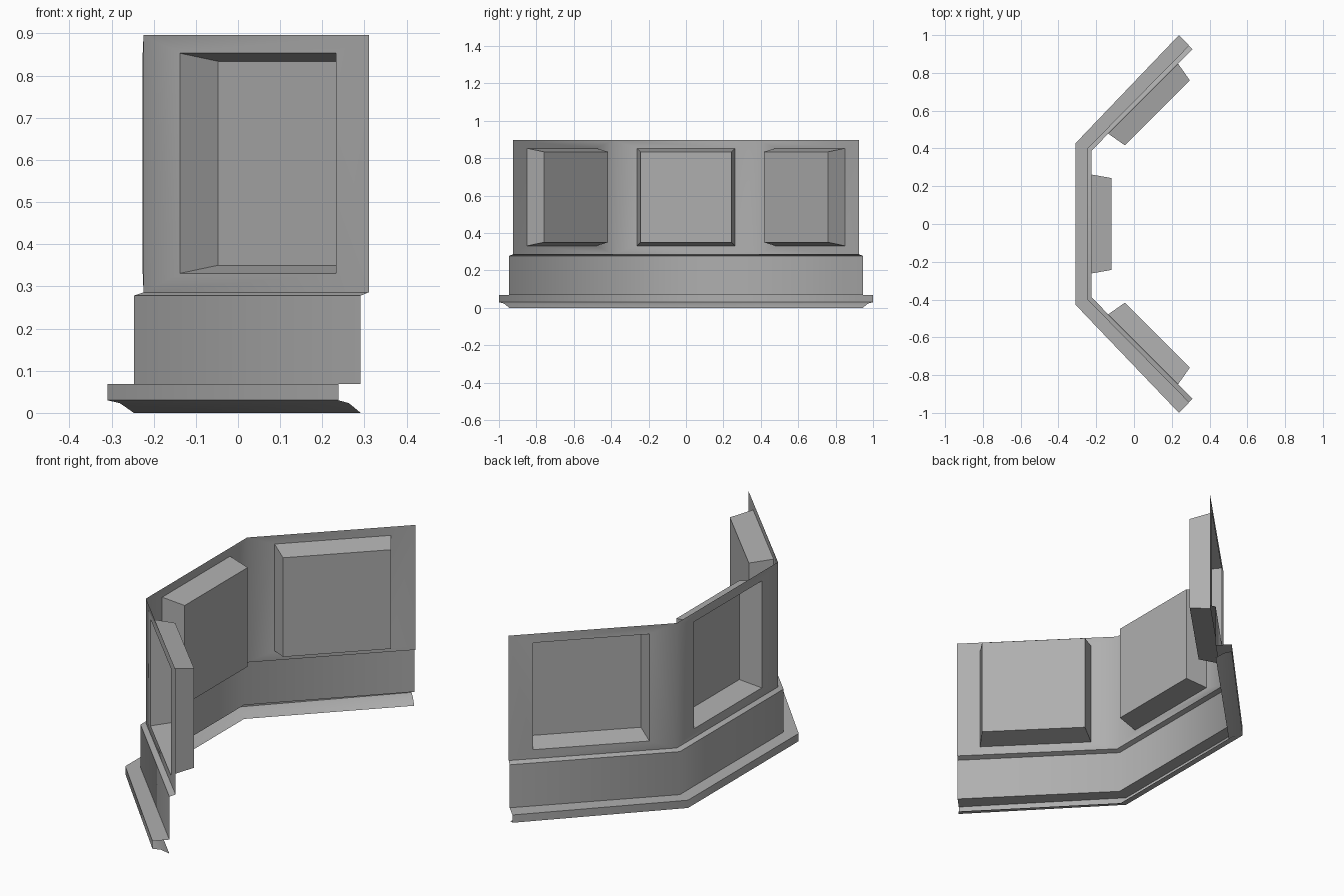
import bpy, bmesh
from mathutils import Vector

if "Cube" in bpy.data.objects:
    bpy.data.objects.remove(bpy.data.objects["Cube"])

UP = Vector((0, 0, 1))

# Dark grey for every part
grey = bpy.data.materials.new("dark_grey")
grey.diffuse_color = (0.43, 0.43, 0.43, 1)
grey.use_nodes = True
grey.node_tree.nodes["Principled BSDF"].inputs["Base Color"].default_value = grey.diffuse_color


def path(d, z):
    """Three-sided plan path; d is the x of the middle run."""
    k = d + 0.31
    ex, ey, cy = 0.238 + 0.84 * k, 1.0 - 0.87 * k, 0.427 - 0.43 * k
    return [Vector(p) for p in
            ((ex, ey, z), (d, cy, z), (d, -cy, z), (ex, -ey, z))]


def finish(name, bm):
    bmesh.ops.remove_doubles(bm, verts=bm.verts, dist=1e-5)
    me = bpy.data.meshes.new(name)
    bm.to_mesh(me)
    bm.free()
    me.materials.append(grey)
    ob = bpy.data.objects.new(name, me)
    bpy.context.collection.objects.link(ob)
    bpy.ops.object.select_all(action='DESELECT')
    ob.select_set(True)
    bpy.context.view_layer.objects.active = ob
    bpy.ops.object.shade_smooth_by_angle(angle=0.82)
    return ob


def quad(bm, *pts):
    bm.faces.new([bm.verts.new(p) for p in pts])


def sweep(name, profile):
    bm = bmesh.new()
    for lo, hi in zip(profile, profile[1:]):
        a, b = path(*lo), path(*hi)
        for i in range(3):
            quad(bm, a[i], a[i + 1], b[i + 1], b[i])
    return finish(name, bm)


# Base moulding and lower band, one open profile swept along the plan
sweep("base_moulding", [(-0.247, 0), (-0.28, 0.023), (-0.31, 0.03),
                        (-0.31, 0.068), (-0.247, 0.068)])
sweep("lower_band", [(-0.247, 0.068), (-0.247, 0.278), (-0.224, 0.286)])

# Upper wall: each of the three panels has a tapered niche pushed inward
bm = bmesh.new()
low, high = path(-0.224, 0.286), path(-0.224, 0.896)
for i in range(3):
    a, b = low[i], low[i + 1]
    u = (b - a).normalized()
    n = u.cross(UP)
    mid = (a + b) / 2 + u * (i - 1) * 0.008  # side niches sit nearer the ends

    def rect(half, z0, z1, depth):
        out = []
        for s, z in ((-half, z0), (half, z0), (half, z1), (-half, z1)):
            p = mid + u * s - n * depth
            p.z = z
            out.append(p)
        return out

    rings = [[a, b, high[i + 1], high[i]],
             rect(0.262, 0.331, 0.853, -0.002),
             rect(0.243, 0.350, 0.834, 0.106)]
    for o, r in zip(rings, rings[1:]):
        for k in range(4):
            m = (k + 1) % 4
            quad(bm, o[k], o[m], r[m], r[k])
    quad(bm, *rings[-1])
finish("upper_wall_with_niches", bm)
